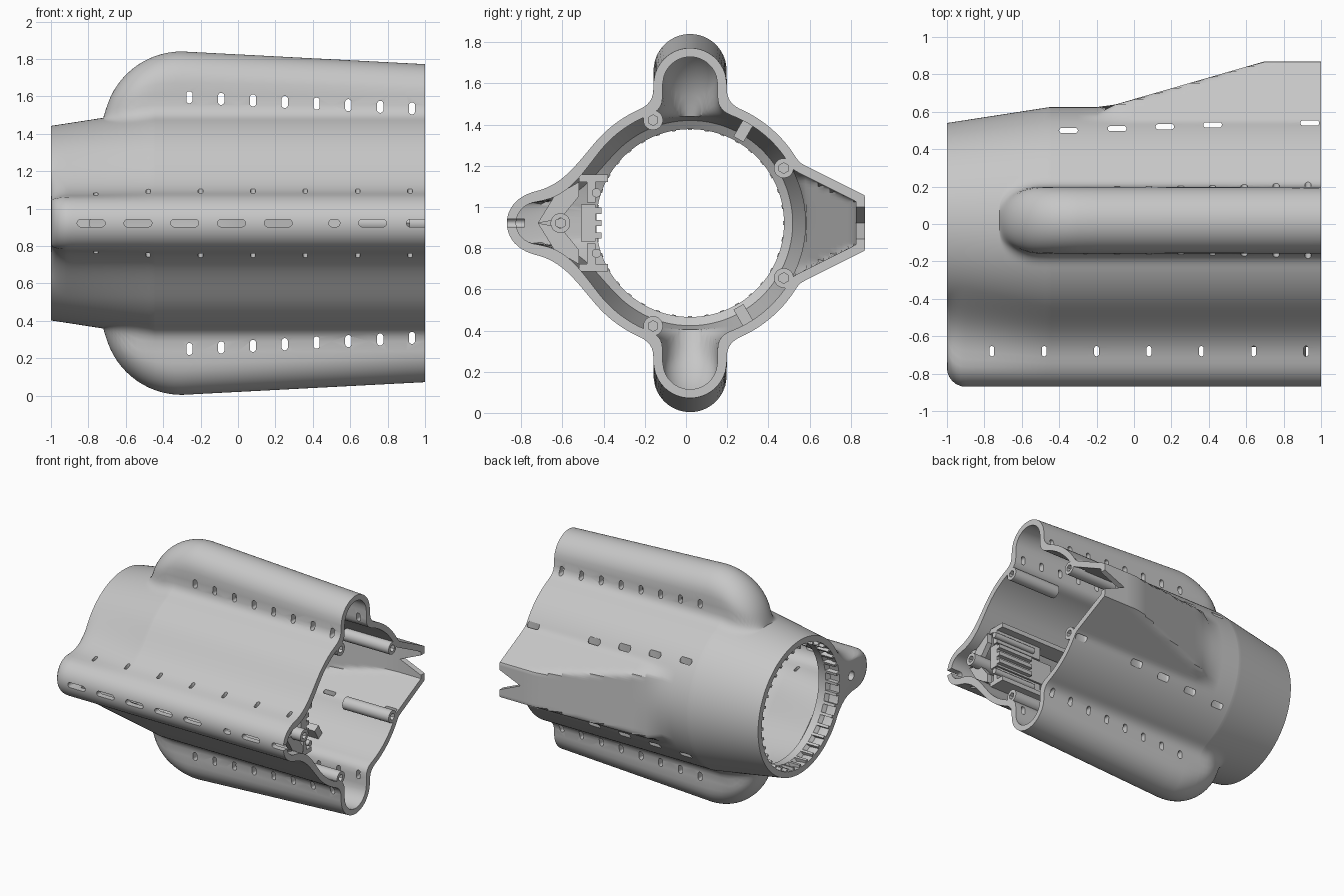
import bpy, bmesh
from math import sin, cos, pi, hypot, sqrt, radians, copysign
from mathutils import Vector

cube = bpy.data.objects.get("Cube")
if cube:
    bpy.data.objects.remove(cube, do_unlink=True)

AXIS = Vector((0, 0.02, 0.922))          # centre line of the housing
X, Y, Z = Vector((1, 0, 0)), Vector((0, 1, 0)), Vector((0, 0, 1))

grey = bpy.data.materials.new("plain grey")
grey.use_nodes = True
grey.diffuse_color = (0.57, 0.57, 0.57, 1)
for node in grey.node_tree.nodes:
    if node.type == 'BSDF_PRINCIPLED':
        node.inputs["Base Color"].default_value = grey.diffuse_color


# ---- helpers -------------------------------------------------------------
def lerp(x, points):
    for (x0, v0), (x1, v1) in zip(points, points[1:]):
        if x <= x1:
            return v0 + (v1 - v0) * max(0, x - x0) / (x1 - x0)
    return points[-1][1]


def arc(t):
    return sqrt(max(0, 1 - t * t))


def blend(a, b, k):
    h = max(k - abs(a - b), 0) / k
    return min(a, b) - h * h * k / 4


def capsule(u, v, height, w):
    w = max(w, 0)
    return hypot(u - min(max(u, 0), max(height - w, 0)), v) - w


def make_object(name, bm):
    bmesh.ops.recalc_face_normals(bm, faces=bm.faces)
    mesh = bpy.data.meshes.new(name)
    bm.to_mesh(mesh)
    bm.free()
    obj = bpy.data.objects.new(name, mesh)
    bpy.context.scene.collection.objects.link(obj)
    return obj


def finish(obj):
    obj.data.materials.clear()
    obj.data.materials.append(grey)
    bpy.ops.object.select_all(action='DESELECT')
    obj.select_set(True)
    bpy.context.view_layer.objects.active = obj
    bpy.ops.object.shade_smooth_by_angle(angle=radians(32))


def prism(bm, points, depth):
    low = [bm.verts.new(AXIS + p) for p in points]
    high = [bm.verts.new(AXIS + p + depth) for p in points]
    n = len(points)
    bm.faces.new(low)
    bm.faces.new(high)
    for i in range(n):
        j = (i + 1) % n
        bm.faces.new((low[i], low[j], high[j], high[i]))


def slot(bm, c, u, v, length, width, depth, n=16):
    """Round-ended prism; equal length and width give a cylinder."""
    c = Vector(c)
    pts = []
    for i in range(n):
        a = 2 * pi * (i + 0.5) / n
        side = copysign((length - width) / 2, cos(a))
        pts.append(c - depth / 2 + u * (cos(a) * width / 2 + side) + v * sin(a) * width / 2)
    prism(bm, pts, depth)


def box(bm, x0, x1, y0, y1, z0, z1):
    prism(bm, [Vector((x0, y, z)) for y, z in ((y0, z0), (y1, z0), (y1, z1), (y0, z1))],
          X * (x1 - x0))


def cut(obj, cutter):
    cutter.hide_render = True
    before = len(obj.data.polygons)
    mod = obj.modifiers.new("openings", 'BOOLEAN')
    mod.operation = 'DIFFERENCE'
    mod.object = cutter
    for solver in ('MANIFOLD', 'EXACT'):
        mod.solver = solver
        bpy.context.view_layer.update()
        deps = bpy.context.evaluated_depsgraph_get()
        mesh = bpy.data.meshes.new_from_object(obj.evaluated_get(deps))
        if len(mesh.polygons) not in (0, before):
            break
    obj.modifiers.remove(mod)
    if len(mesh.polygons):
        obj.data = mesh
    bpy.data.objects.remove(cutter, do_unlink=True)


# ---- housing cross-section -----------------------------------------------
def section(x):
    """Return a signed distance in the plane across the axis at x."""
    radius = lerp(x, ((-1, 0.52), (-0.45, 0.605), (1, 0.605)))
    # upper and lower ridges with domed noses
    ridge_h = lerp(x, ((-0.3, 0.918), (1, 0.85)))
    ridge_w = 0.178
    if x < -0.3:
        ridge_h = 0.5 + 0.418 * arc((x + 0.3) / 0.42)
    if x < -0.5:
        ridge_w *= arc((x + 0.5) / 0.22)
    has_ridge = x > -0.72
    # front ridge with a rounded end
    nose = 1 - arc(max(0, (-0.9 - x) / 0.1))
    front_h, front_w, front_k = 0.89 - 0.1 * nose, 0.145 - 0.03 * nose, 0.25 - 0.1 * nose
    # back fin
    fin = lerp(x, ((-0.2, 0.59), (0.7, 0.85), (1, 0.85)))

    def dist(y, z):
        d = hypot(y, z) - radius
        d = blend(d, capsule(-y, z, front_h, front_w), front_k)
        if has_ridge:
            d = blend(d, capsule(abs(z), y, ridge_h, ridge_w), 0.07)
        if x > -0.2:
            side = (abs(z) - 0.294 + 0.5 * (y - 0.529)) / 1.118
            d = blend(d, max(y - fin, side, -y), 0.015)
        return d
    return dist


def reach(dist, a, offset):
    lo, hi = 0.3, 1.1
    for _ in range(15):
        mid = (lo + hi) / 2
        if dist(mid * cos(a), mid * sin(a)) + offset < 0:
            lo = mid
        else:
            hi = mid
    return lo


# ---- housing shell -------------------------------------------------------
stations = [-0.9 - 0.1 * sin(i * pi / 12) for i in range(7)]
stations += [-0.92, -0.87, -0.84, -0.81, -0.78, -0.75, -0.725, -0.45]
stations += [-0.72 + 0.42 * (1 - cos(i * pi / 36)) for i in range(19)]
stations += [-0.2 + 0.1 * i for i in range(13)]
stations = sorted({round(x, 3) for x in stations})
N = 320
angles = [2 * pi * i / N - 0.18 * sin(8 * pi * i / N) for i in range(N)]
bore = ((-1, 0.485), (-0.92, 0.485), (-0.9, 0.456), (-0.84, 0.456), (-0.78, 1))

bm = bmesh.new()
outer, inner = [], []
for x in stations:
    skin, lining = section(x), section(max(-1, x - 0.04))
    ring_out, ring_in = [], []
    for a in angles:
        r = reach(skin, a, 0)
        q = min(reach(lining, a, 0.045), lerp(x, bore), r - 0.025)
        for ring, s in ((ring_out, r), (ring_in, q)):
            ring.append(bm.verts.new(AXIS + Vector((x, s * cos(a), s * sin(a)))))
    outer.append(ring_out)
    inner.append(ring_in)
loops = outer + inner[::-1]
for ring_a, ring_b in zip(loops, loops[1:] + loops[:1]):
    for i in range(N):
        j = (i + 1) % N
        bm.faces.new((ring_a[i], ring_a[j], ring_b[j], ring_b[i]))
housing = make_object("housing", bm)

# ---- openings ------------------------------------------------------------
bm = bmesh.new()
for i in range(8):                                   # ridge vents
    for s in (1, -1):
        slot(bm, (-0.26 + 0.17 * i, 0, s * (0.673 - 0.0085 * i)), Z, X, 0.065, 0.034, Y * 0.7)
for i in range(7):                                   # holes through the front ridge
    slot(bm, (-0.76 + 0.28 * i, -0.7, 0), Y, X, 0.055, 0.026, Z * 0.7)
for x, length in ((-0.785, 0.15), (-0.535, 0.15), (-0.285, 0.15), (-0.035, 0.15),
                  (0.215, 0.15), (0.515, 0.06), (0.72, 0.15), (0.98, 0.16)):
    slot(bm, (x, -0.88, 0), X, Z, length, 0.04, Y * 0.15)   # slots along the front
for i, x in enumerate((-0.35, -0.09, 0.165, 0.42, 0.94)):   # slots beside the fin
    for s in (1, -1):
        slot(bm, (x, 0.48 + 0.01 * i, s * 0.36), X, Y, 0.1, 0.028, Z * 0.24)
slot(bm, (-0.94, -0.63, 0), Y, Z, 0.07, 0.07, X * 0.32)     # hole in the front ridge end
prism(bm, [Vector((1.1, 0.72, -0.12)), Vector((0.82, 0.72, 0)), Vector((1.1, 0.72, 0.12))],
      Y * 0.3)                                               # notch in the fin tip
cut(housing, make_object("openings", bm))
finish(housing)

# ---- screw bosses with hex sockets ---------------------------------------
places = [(y, s * z) for y, z in ((-0.18, 0.5), (0.455, 0.267)) for s in (1, -1)]
places.append((-0.63, 0))
bm, sockets = bmesh.new(), bmesh.new()
for y, z in places:
    slot(bm, (0.8, y, z), Y, Z, 0.096, 0.096, X * 0.4, 24)
    slot(sockets, (1, y, z), Y, Z, 0.052, 0.052, X * 0.3, 6)
bosses = make_object("screw_bosses", bm)
cut(bosses, make_object("sockets", sockets))
finish(bosses)

# ---- teeth inside the narrow end -----------------------------------------
bm = bmesh.new()
for i in range(36):
    a = 2 * pi * i / 36
    radial, across = Vector((0, cos(a), sin(a))), Vector((0, -sin(a), cos(a))) * 0.01
    p, q = radial * 0.452 - X, radial * 0.497 - X
    prism(bm, [p - across, q - across, q + across, p + across], X * 0.1)
finish(make_object("rim_teeth", bm))

# ---- latch parts behind the front ridge ----------------------------------
bm = bmesh.new()
for s in (1, -1):
    z0, z1 = sorted((s * 0.2, s * 0.235))
    box(bm, 0.1, 0.9, -0.54, -0.4, z0, z1)
    slot(bm, (0.75, -0.455, s * 0.147), Y, Z, 0.044, 0.044, X * 0.36)
    z0, z1 = sorted((s * 0.1, s * 0.2))
    box(bm, 0.5, 0.9, -0.5, -0.46, z0, z1)
    prism(bm, [Vector((0.88, y, s * z)) for y, z in
               ((-0.74, 0.0), (-0.66, 0.13), (-0.54, 0.2), (-0.54, 0.13), (-0.63, 0.02))], X * 0.04)
box(bm, 0.4, 0.9, -0.53, -0.46, -0.09, 0.09)
for z in (-0.075, -0.015, 0.045):
    box(bm, 0.6, 0.9, -0.46, -0.43, z, z + 0.03)
finish(make_object("latch_parts", bm))

# ---- small clips on the inner wall ---------------------------------------
bm = bmesh.new()
for s in (1, -1):
    out = Vector((0, 0.5, s * 0.866))
    side = Vector((0, 0.866, -s * 0.5)) * 0.028
    p, q = out * 0.47 + X * 0.3, out * 0.575 + X * 0.3
    prism(bm, [p - side, q - side, q + side, p + side], X * 0.2)
finish(make_object("wall_clips", bm))
